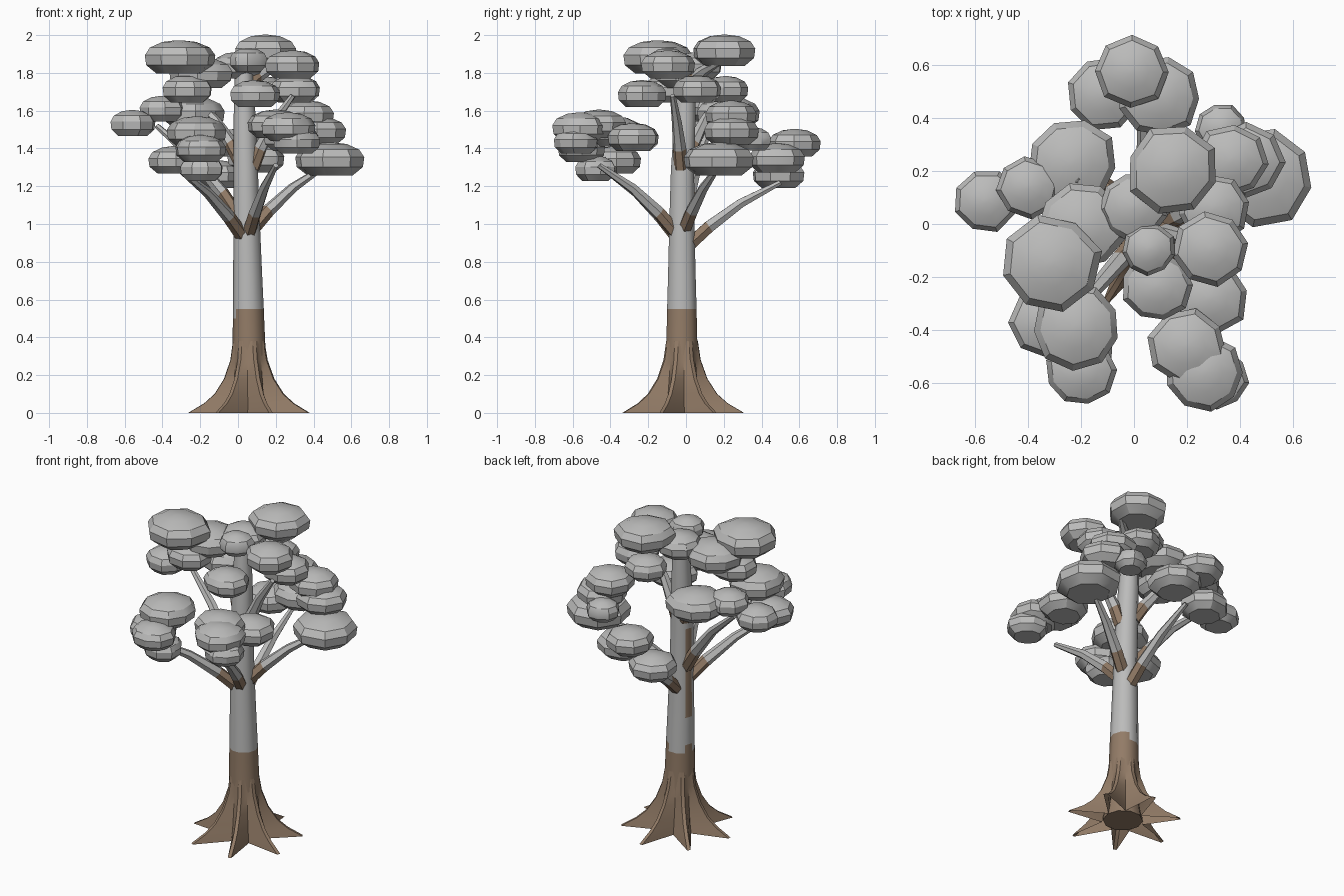
import bpy, bmesh, math, random
from mathutils import Vector

if "Cube" in bpy.data.objects:
    bpy.data.objects.remove(bpy.data.objects["Cube"])

random.seed(4)


def colour(name, rgb):
    m = bpy.data.materials.new(name)
    m.diffuse_color = (*rgb, 1)
    m.use_nodes = True
    m.node_tree.nodes["Principled BSDF"].inputs["Base Color"].default_value = m.diffuse_color
    return m


GREY = colour("pale_grey", (0.5, 0.5, 0.495))
BROWN = colour("bark_brown", (0.29, 0.2, 0.135))


def loft(name, rings, smooth=None, caps=True):
    """Skin a list of equal-length point rings and cap both ends."""
    n = len(rings[0])
    verts = [p for r in rings for p in r]
    faces = [(k * n + i, k * n + (i + 1) % n, (k + 1) * n + (i + 1) % n, (k + 1) * n + i)
             for k in range(len(rings) - 1) for i in range(n)]
    if caps:
        faces.append(tuple(reversed(range(n))))
        faces.append(tuple(range(len(verts) - n, len(verts))))
    me = bpy.data.meshes.new(name)
    me.from_pydata(verts, [], faces)
    if caps:
        bm = bmesh.new()
        bm.from_mesh(me)
        bmesh.ops.recalc_face_normals(bm, faces=bm.faces)
        bm.to_mesh(me)
        bm.free()
    me.materials.append(GREY)
    me.materials.append(BROWN)
    ob = bpy.data.objects.new(name, me)
    bpy.context.collection.objects.link(ob)
    if smooth:
        bpy.ops.object.select_all(action='DESELECT')
        ob.select_set(True)
        bpy.context.view_layer.objects.active = ob
        bpy.ops.object.shade_smooth_by_angle(angle=math.radians(smooth))
    return ob


def trunk_centre(z):
    """The trunk leans a little as it rises."""
    return Vector((0.065 - 0.019 * z, -0.022 + 0.045 * max(0, z - 1.2), z))


def circle(n, turn=0):
    return [turn + 2 * math.pi * i / n for i in range(n)]


# Trunk: height and radius
SIDES = 10
profile = [(0.005, 0.115), (0.12, 0.097), (0.3, 0.088), (0.5, 0.083), (0.55, 0.082), (0.72, 0.077),
           (1.0, 0.07), (1.28, 0.065), (1.55, 0.059), (1.85, 0.045)]
trunk = loft("trunk", [[trunk_centre(z) + Vector((r * math.cos(a), r * math.sin(a), 0))
                        for a in circle(SIDES)] for z, r in profile], 40)
# Bark colour at the foot, with a ragged edge and one long strip on a side
for p in trunk.data.polygons:
    z, side = p.center.z, p.index % SIDES
    foot = z < 0.5 or (z < 0.55 and side not in (2, 3, 5))
    strip = side == 4 and 0.72 < z < 1.28
    p.material_index = 1 if foot or strip else 0

# Buttress roots: star section, open below, fading into the trunk (height, tip, valley)
ROOTS = 7
flare = [(0, 0.33, 0.12), (0.015, 0.305, 0.117), (0.05, 0.245, 0.11), (0.1, 0.188, 0.103),
         (0.18, 0.136, 0.095), (0.28, 0.1, 0.087), (0.38, 0.085, 0.08)]
rings = []
for z, tip, valley in flare:
    half = 0.01 / tip
    rings.append([trunk_centre(z) + Vector((r * math.cos(a + da), r * math.sin(a + da), 0))
                  for a in circle(ROOTS, math.radians(135))
                  for da, r in ((-half, tip), (half, tip), (math.pi / ROOTS, valley))])
roots = loft("buttress_roots", rings, 20, caps=False)
for p in roots.data.polygons:
    p.material_index = 1


# Branches: tapered, slightly arched tubes from the trunk; the first length is brown
def branch(name, start, tip):
    tip = Vector(tip)
    base = trunk_centre(start)
    out = tip - base
    out.z = 0
    base += out.normalized() * 0.04
    axis = (tip - base).normalized()
    u = axis.cross(Vector((0, 0, 1))).normalized()
    v = u.cross(axis)
    arch = (tip - base).length * 0.05
    rings = []
    for t, r in ((0, 0.038), (0.24, 0.036), (0.6, 0.027), (1, 0.015)):
        c = base.lerp(tip, t) + v * arch * math.sin(math.pi * t)
        rings.append([c + (u * math.cos(a) + v * math.sin(a)) * r for a in circle(6)])
    ob = loft(name, rings, 25)
    for p in ob.data.polygons[:6]:
        p.material_index = 1


# start height on the trunk, tip position
for i, (start, *tip) in enumerate([
    (0.96, 0.2, -0.46, 1.31), (0.94, -0.3, -0.42, 1.28), (1.03, -0.43, 0.13, 1.52),
    (0.98, 0.45, 0.17, 1.3), (0.89, 0.03, 0.5, 1.22), (1.3, 0.29, -0.07, 1.68),
    (1.34, -0.22, 0.17, 1.66), (1.75, 0.24, 0.17, 1.85),
]):
    branch(f"branch_{i + 1}", start, tip)


# Foliage pads: low dome, upright rim band, tapered underside
def pad(name, x, y, z, radius):
    n = random.choice((8, 8, 9))
    turn = random.random() * 6
    wobble = [random.uniform(0.97, 1.07) for _ in range(n)]
    thick = 0.033 + 0.29 * radius
    rings = []
    for r, h in ((0.66, -1), (0.96, -0.5), (1, 0.1), (0.85, 0.56), (0.48, 0.9), (0.08, 1)):
        rings.append([(x + radius * r * w * math.cos(a), y + 0.97 * radius * r * w * math.sin(a),
                       z + thick * h) for a, w in zip(circle(n, turn), wobble)])
    loft(name, rings, 32)


# centre and radius of each pad, grouped by the limb that carries it
foliage = {
    "crown": [(-0.315, -0.15, 1.885, 0.188), (-0.2, -0.01, 1.8, 0.165), (0.29, -0.095, 1.845, 0.141),
              (0.145, 0.205, 1.92, 0.17), (0.055, -0.095, 1.87, 0.1), (0, 0.065, 1.84, 0.13),
              (0.085, -0.235, 1.69, 0.132), (0.3, 0.06, 1.715, 0.135), (-0.27, -0.1, 1.715, 0.135),
              (0.13, 0.21, 1.715, 0.12)],
    "left": [(-0.235, 0.23, 1.59, 0.17), (-0.56, 0.087, 1.535, 0.122), (-0.4, 0.14, 1.61, 0.12)],
    "front_left": [(-0.33, -0.37, 1.34, 0.138), (-0.215, -0.39, 1.49, 0.162),
                   (-0.2, -0.555, 1.4, 0.13), (-0.19, -0.48, 1.295, 0.115)],
    "front_right": [(0.265, -0.56, 1.515, 0.147), (0.2, -0.46, 1.53, 0.145),
                    (0.31, -0.58, 1.44, 0.12), (0.285, -0.28, 1.46, 0.142)],
    "right": [(0.49, 0.175, 1.345, 0.187), (0.365, 0.24, 1.58, 0.14),
              (0.42, 0.235, 1.495, 0.145), (0.33, 0.36, 1.45, 0.095)],
    "back": [(-0.01, 0.575, 1.43, 0.138), (0.095, 0.48, 1.35, 0.152), (-0.115, 0.49, 1.265, 0.14)],
}
for limb, pads in foliage.items():
    for i, p in enumerate(pads):
        pad(f"{limb}_foliage_{i + 1}", *p)
